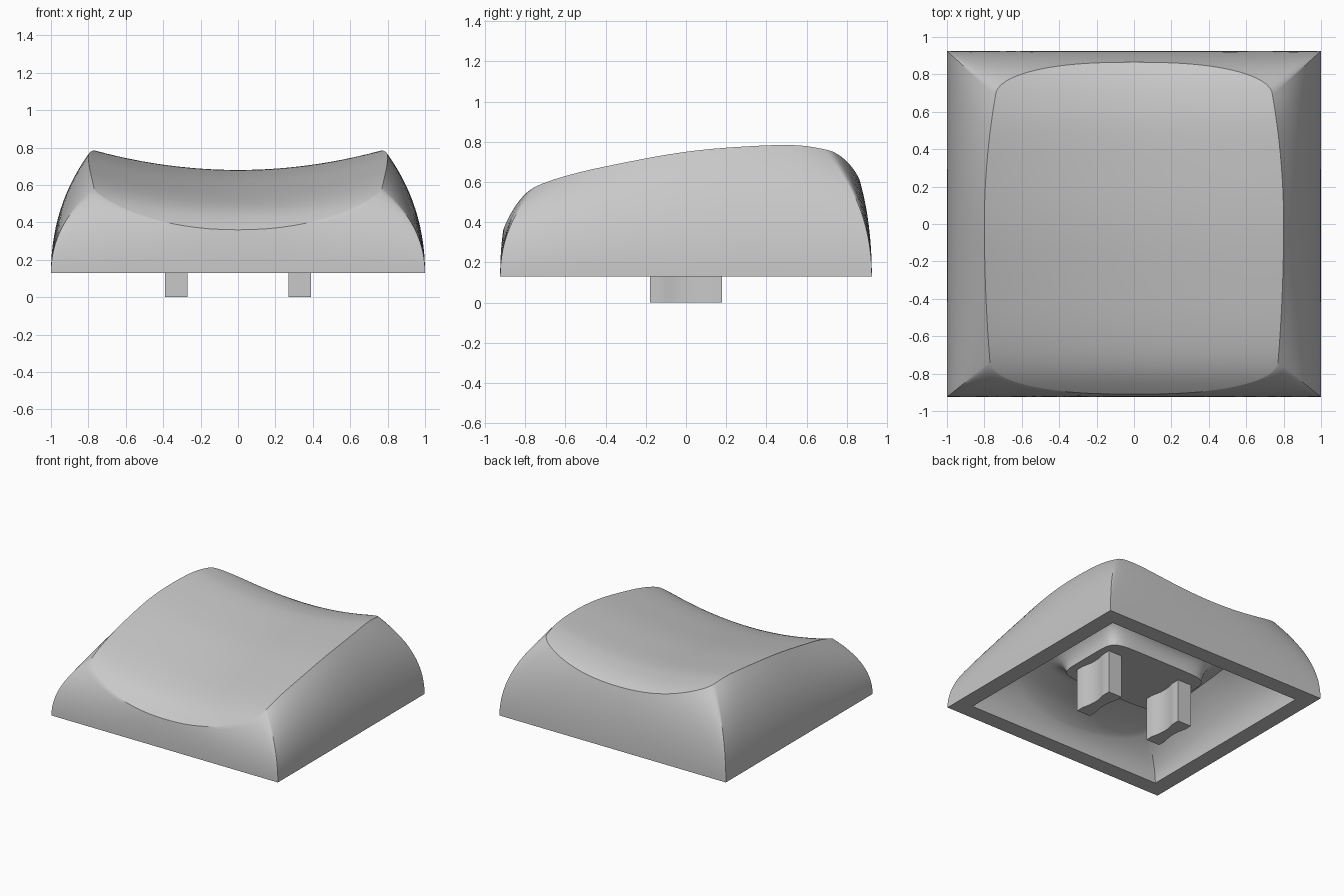
import bpy
import bmesh
import math

if "Cube" in bpy.data.objects:
    bpy.data.objects.remove(bpy.data.objects["Cube"])

HALF_Y = 0.925
RIM_Z = 0.13

grey = bpy.data.materials.new("plain_grey")
grey.use_nodes = True
grey.diffuse_color = (0.58, 0.58, 0.58, 1)
grey.node_tree.nodes["Principled BSDF"].inputs["Base Color"].default_value = (0.58, 0.58, 0.58, 1)


def finish(name, bm, angle):
    bmesh.ops.recalc_face_normals(bm, faces=bm.faces)
    mesh = bpy.data.meshes.new(name)
    bm.to_mesh(mesh)
    bm.free()
    mesh.materials.append(grey)
    obj = bpy.data.objects.new(name, mesh)
    bpy.context.collection.objects.link(obj)
    bpy.ops.object.select_all(action='DESELECT')
    obj.select_set(True)
    bpy.context.view_layer.objects.active = obj
    bpy.ops.object.shade_smooth_by_angle(angle=math.radians(angle))


# Centre line of the top, front to back, as (y, z)
SPINE = [(-0.98, 0.28), (-0.91, 0.36), (-0.78, 0.457), (-0.6, 0.522), (-0.3, 0.586),
         (0, 0.637), (0.3, 0.667), (0.55, 0.68), (0.7, 0.664), (0.8, 0.638),
         (0.87, 0.605), (0.95, 0.56)]


def spine(y):
    """Smooth interpolation through the centre line."""
    i = max(j for j in range(1, len(SPINE) - 2) if j == 1 or SPINE[j][0] <= y)
    (ya, za), (y0, z0), (y1, z1), (yb, zb) = SPINE[i - 1:i + 3]
    h = y1 - y0
    t = (y - y0) / h
    m0 = (z1 - za) / (y1 - ya) * h
    m1 = (zb - z0) / (yb - y0) * h
    return (z0 * (1 + 2 * t) * (1 - t) ** 2 + m0 * t * (1 - t) ** 2
            + z1 * t * t * (3 - 2 * t) + m1 * t * t * (t - 1))


def dish(x, y):
    return spine(y) + 0.105 * (x / 0.77) ** 2


# Top outline and matching points on the base rectangle, denser at corners
STEPS = 32
params = [math.sin(math.pi / 2 * (2 * i / STEPS - 1)) for i in range(STEPS)]


def side_point(s):
    y = 0.69 * s if s > 0 else 0.74 * s
    return 0.8 - (0.06 if s > 0 else 0.03) * s * s, y


def bow(s):
    return math.sqrt(max(0, 1 - abs(s) ** 2.5))


outline, base = [], []
for s in params:
    outline.append((0.77 * s, -0.74 - 0.17 * bow(s)))
    base.append((s, -1))
for s in params:
    outline.append(side_point(s))
    base.append((1, s))
for s in params:
    outline.append((-0.74 * s, 0.69 + 0.175 * bow(s)))
    base.append((-s, 1))
for s in params:
    x, y = side_point(-s)
    outline.append((-x, y))
    base.append((-1, -s))

rings = []

# Scooped top, from the middle out to the edge
TOP_RINGS = 24
for i in range(1, TOP_RINGS + 1):
    k = math.sin(math.pi / 2 * i / TOP_RINGS)
    rings.append([(k * x, k * y, dish(k * x, k * y)) for x, y in outline])


def wall_ring(upper, lower, t):
    """Ring of a bulged wall that leaves the rim upright; t is 0 at the rim."""
    ring = []
    for (x, y, top), (u, v) in zip(upper, lower):
        mid = RIM_Z + 0.56 * (top - RIM_Z)
        ring.append((u + (x - u) * t * t, v + (y - v) * t * t,
                     RIM_Z * (1 - t) ** 2 + 2 * mid * t * (1 - t) + top * t * t))
    return ring


# Outer walls down to the rim
WALL_RINGS = 14
foot = [(u, v * HALF_Y) for u, v in base]
top_edge = rings[-1]
for i in range(1, WALL_RINGS + 1):
    rings.append(wall_ring(top_edge, foot, 1 - i / WALL_RINGS))

# Hollow underside: its ceiling follows the scoop at a lower height
IN_SCALE, IN_Z = 0.8, 0.62


def ceiling(x, y):
    return RIM_Z + (dish(x / IN_SCALE, y / IN_SCALE) - RIM_Z) * IN_Z


inner_edge = [(x * IN_SCALE, y * IN_SCALE, ceiling(x * IN_SCALE, y * IN_SCALE))
              for x, y in outline]
inner_foot = [(u * 0.87, v * 0.795) for u, v in base]
for i in range(WALL_RINGS + 1):
    rings.append(wall_ring(inner_edge, inner_foot, i / WALL_RINGS))


def rounded(u, v, a, b, n=7):
    r = (abs(u) ** n + abs(v) ** n) ** (1 / n)
    return a * u / r, b * v / r


# Hollow ceiling, narrowing to the foot of the central boss
BOSS_X, BOSS_Y, BOSS_Z, FLARE = 0.45, 0.305, 0.345, 0.1
CEILING_RINGS = 8
for i in range(1, CEILING_RINGS + 1):
    t = i / CEILING_RINGS
    ring = []
    for (x, y, z), (u, v) in zip(inner_edge, base):
        bx, by = rounded(u, v, BOSS_X + FLARE, BOSS_Y + FLARE)
        px = x + (bx - x) * t
        py = y + (by - y) * t
        ring.append((px, py, ceiling(px, py)))
    rings.append(ring)

# Boss with a flared foot and flat end
FLARE_RINGS = 8
for i in range(1, FLARE_RINGS + 1):
    angle = math.pi / 2 * i / FLARE_RINGS
    grow = FLARE * (1 - math.sin(angle))
    drop = 1 - math.cos(angle)
    ring = []
    for u, v in base:
        px, py = rounded(u, v, BOSS_X + grow, BOSS_Y + grow)
        ring.append((px, py, ceiling(px, py) * (1 - drop) + BOSS_Z * drop))
    rings.append(ring)

# Join all rings into one closed shell
bm = bmesh.new()
loops = [[bm.verts.new(p) for p in ring] for ring in rings]
count = len(base)
for lo, hi in zip(loops, loops[1:]):
    for i in range(count):
        j = (i + 1) % count
        bm.faces.new((lo[i], lo[j], hi[j], hi[i]))
centre = bm.verts.new((0, 0, dish(0, 0)))
for i in range(count):
    bm.faces.new((centre, loops[0][i], loops[0][(i + 1) % count]))
bm.faces.new(loops[-1])
finish("cap_shell", bm, 32)

# Two waisted mounting posts
edge = [(0.06, -0.18), (0.06, -0.12), (0.056, -0.1), (0.049, -0.07), (0.044, -0.04), (0.042, 0)]
edge += [(x, -y) for x, y in reversed(edge[:-1])]
section = edge + [(-x, y) for x, y in reversed(edge)]
for name, px in (("left_post", 0.33), ("right_post", -0.33)):
    bm = bmesh.new()
    face = bm.faces.new([bm.verts.new((px + x, y, 0)) for x, y in section])
    grown = bmesh.ops.extrude_face_region(bm, geom=[face])["geom"]
    bmesh.ops.translate(bm, vec=(0, 0, 0.36),
                        verts=[g for g in grown if isinstance(g, bmesh.types.BMVert)])
    finish(name, bm, 40)
